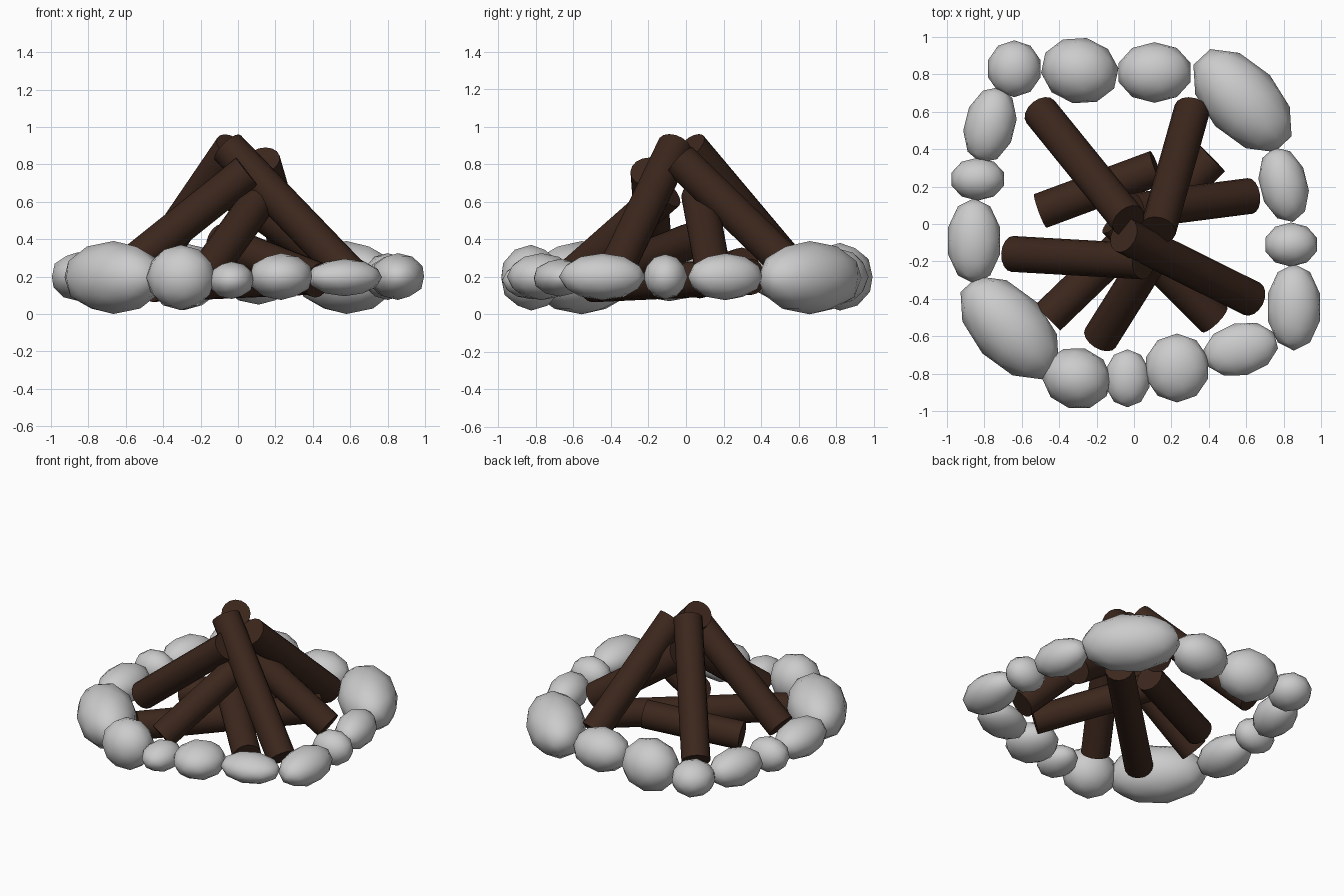
import bpy
from math import radians
from mathutils import Vector

wood = bpy.data.materials.new("dark_wood")
wood.diffuse_color = (0.045, 0.02, 0.012, 1)


def log(name, low, high, r=0.096):
    a, b = Vector(low), Vector(high)
    bpy.ops.mesh.primitive_cylinder_add(vertices=16, radius=r, depth=(b - a).length,
                                        location=(a + b) / 2)
    o = bpy.context.object
    o.name = name
    o.rotation_euler = (b - a).to_track_quat('Z', 'Y').to_euler()
    o.data.materials.append(wood)
    bpy.ops.object.shade_smooth_by_angle(angle=radians(40))


def stone(name, x, y, rx, ry, angle, z, rz):
    bpy.ops.mesh.primitive_ico_sphere_add(subdivisions=2, radius=1, location=(x, y, z))
    o = bpy.context.object
    o.name = name
    o.scale = (rx, ry, rz)
    o.rotation_euler = (0, 0, radians(angle))
    bpy.ops.object.shade_smooth()


# Leaning logs of the upper stack (outer foot, top end)
leaning = [
    ((-0.50, 0.60, 0.20), (-0.03, 0.02, 0.89)),
    ((0.63, -0.40, 0.18), (-0.055, -0.06, 0.89)),
    ((0.31, 0.61, 0.20), (0.13, -0.03, 0.82)),
    ((-0.65, -0.16, 0.20), (0.05, -0.20, 0.76)),
    ((-0.18, -0.61, 0.20), (0.14, -0.10, 0.65)),
    ((0.62, 0.15, 0.20), (0.0, 0.07, 0.63)),
]
for i, (a, b) in enumerate(leaning):
    log(f"leaning_log_{i + 1}", a, b)

# Flatter logs forming the base
base = [
    ((-0.46, -0.50, 0.16), (0.42, 0.35, 0.20)),
    ((-0.50, 0.07, 0.18), (0.12, 0.30, 0.26)),
    ((0.43, -0.51, 0.18), (-0.10, 0.02, 0.39)),
]
for i, (a, b) in enumerate(base):
    log(f"base_log_{i + 1}", a, b)

# Ring of stones: x, y, half sizes, turn, height of centre, half height
stones = [
    (-0.64, 0.83, 0.147, 0.152, 0, 0.20, 0.125),
    (-0.29, 0.82, 0.210, 0.178, -12, 0.20, 0.18),
    (0.11, 0.81, 0.203, 0.162, 0, 0.20, 0.15),
    (0.58, 0.66, 0.335, 0.200, -47, 0.195, 0.195),
    (0.80, 0.21, 0.130, 0.205, 14, 0.20, 0.125),
    (0.84, -0.11, 0.145, 0.118, 0, 0.20, 0.12),
    (0.855, -0.445, 0.147, 0.232, 0, 0.20, 0.125),
    (0.57, -0.67, 0.205, 0.142, 14, 0.195, 0.10),
    (0.23, -0.77, 0.175, 0.184, 0, 0.20, 0.125),
    (-0.035, -0.825, 0.123, 0.155, 0, 0.18, 0.10),
    (-0.305, -0.825, 0.187, 0.165, -15, 0.195, 0.175),
    (-0.665, -0.555, 0.335, 0.200, -47, 0.195, 0.195),
    (-0.855, -0.09, 0.147, 0.228, 0, 0.20, 0.13),
    (-0.835, 0.24, 0.147, 0.115, 0, 0.20, 0.12),
    (-0.77, 0.53, 0.138, 0.208, -14, 0.20, 0.13),
]
for i, s in enumerate(stones):
    stone(f"ring_stone_{i + 1}", *s)
